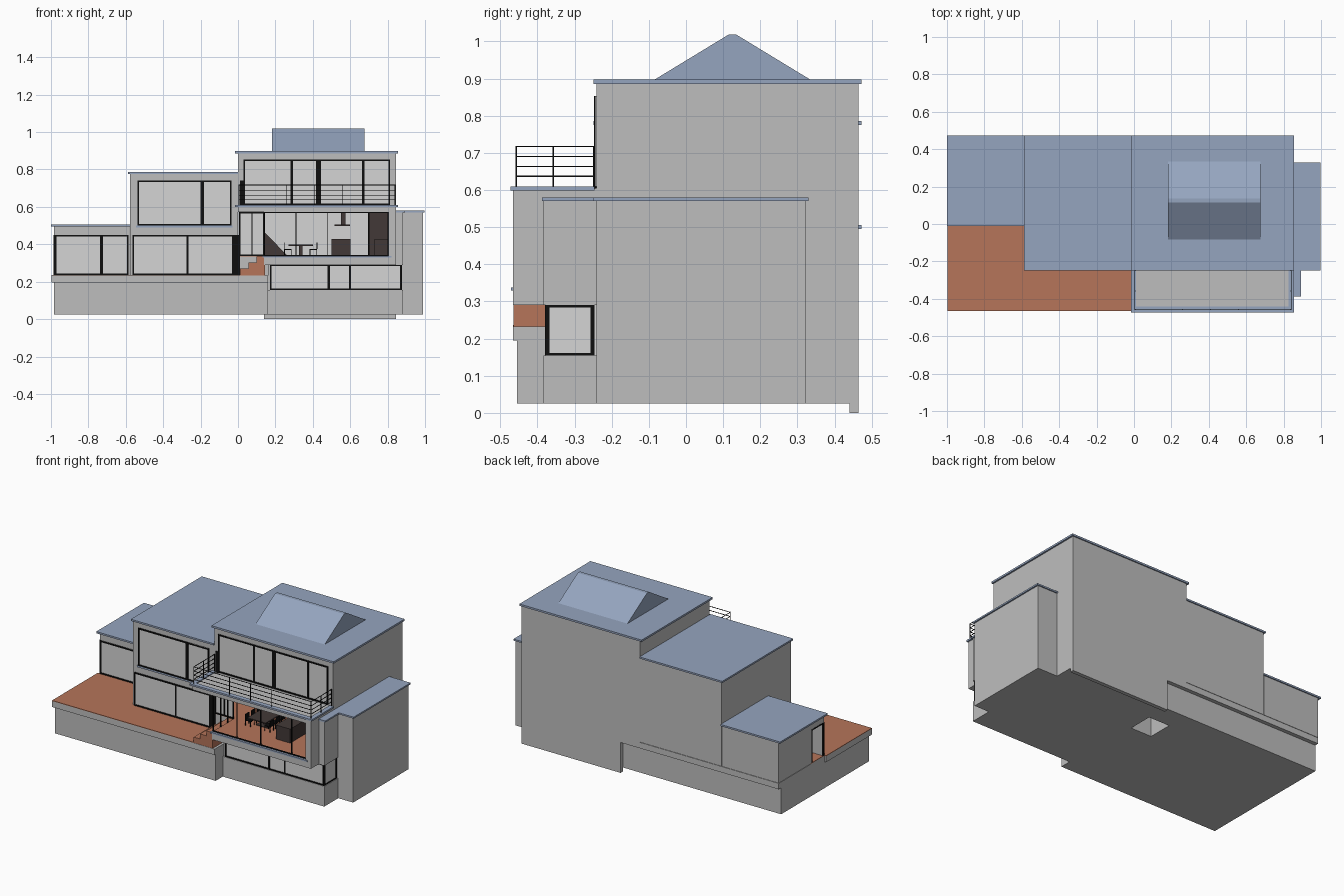
import bpy, bmesh

def mat(name, rgb):
    m = bpy.data.materials.new(name)
    lin = [((c / 255 + 0.055) / 1.055) ** 2.4 for c in rgb]
    m.diffuse_color = (*lin, 1)
    return m

WALL = mat("wall grey", (190, 190, 190))
GLASS = mat("pale glass", (213, 213, 213))
ROOF = mat("slate blue", (149, 165, 191))
DECK = mat("terracotta deck", (182, 117, 90))
BLACK = mat("black frame", (14, 14, 14))
DARK = mat("dark cabinet", (66, 57, 55))

def mesh_object(name, bm, m):
    bmesh.ops.recalc_face_normals(bm, faces=bm.faces[:])
    me = bpy.data.meshes.new(name)
    bm.to_mesh(me)
    bm.free()
    me.materials.append(m)
    ob = bpy.data.objects.new(name, me)
    bpy.context.collection.objects.link(ob)
    return ob

def boxes(name, m, *items):
    """One object made of boxes given as (x0, x1, y0, y1, z0, z1)."""
    bm = bmesh.new()
    for x0, x1, y0, y1, z0, z1 in items:
        vs = bmesh.ops.create_cube(bm, size=1)["verts"]
        for v in vs:
            v.co = (x0 if v.co.x < 0 else x1, y0 if v.co.y < 0 else y1, z0 if v.co.z < 0 else z1)
    return mesh_object(name, bm, m)

def prism(name, m, pts, depth):
    """Extrude a polygon of 3D points along a vector."""
    bm = bmesh.new()
    f = bm.faces.new([bm.verts.new(p) for p in pts])
    ext = bmesh.ops.extrude_face_region(bm, geom=[f])["geom"]
    bmesh.ops.translate(bm, vec=depth, verts=[g for g in ext if isinstance(g, bmesh.types.BMVert)])
    return mesh_object(name, bm, m)

def window(name, x0, x1, z0, z1, y, bars=(), glass=True, t=0.008):
    """Front window: pane plate, border frame and (x, width) mullions."""
    if glass:
        boxes(name + "_pane", GLASS, (x0, x1, y - 0.003, y, z0, z1))
    a, b = y - 0.007, y
    frame = [(x0, x0 + t, a, b, z0, z1), (x1 - t, x1, a, b, z0, z1),
             (x0, x1, a, b, z0, z0 + t), (x0, x1, a, b, z1 - t, z1)]
    frame += [(x - w / 2, x + w / 2, a, b, z0, z1) for x, w in bars]
    boxes(name + "_frame", BLACK, *frame)

B, F = 0.465, -0.241   # back wall and main front wall

# Base: terrace plinth with a pit underneath, basement, side wing
plinth = boxes("terrace_plinth", WALL, (-0.985, 0.16, -0.455, 0.44, 0.025, 0.197))
cutter = boxes("pit_cutter", WALL, (-0.01, 0.138, 0.14, 0.30, -0.1, 0.19))
cutter.hide_render = True
cutter.hide_viewport = True
mod = plinth.modifiers.new("pit", "BOOLEAN")
mod.object = cutter
mod.operation = 'DIFFERENCE'
mod.solver = 'EXACT'
boxes("basement", WALL, (0.14, 0.845, F, B, 0.025, 0.335),
      (0.16, 0.882, -0.383, F, 0.025, 0.155),
      (0.16, 0.87, -0.373, F, 0.155, 0.29),
      (0.845, 0.882, -0.383, F, 0.29, 0.57),
      (0.14, 0.845, 0.44, B, 0.0, 0.03))
boxes("side_wing", WALL, (0.845, 0.988, -0.241, 0.323, 0.025, 0.57))
boxes("terrace_slab", WALL, (-0.997, 0.16, -0.466, 0, 0.195, 0.233),
      (-0.985, 0.16, 0, B, 0.195, 0.233))
boxes("terrace_deck", DECK, (-0.997, 0.01, -0.466, 0.0, 0.233, 0.237),
      (-0.985, -0.58, 0, 0.14, 0.233, 0.237))

# Steps from the terrace to the living room
boxes("steps", DECK, *[(0.01 + 0.045 * i, 0.145, -0.464, -0.245, 0.2, 0.27 + 0.032 * i)
                       for i in range(3)])

# Left low wing with an open corner, middle block
boxes("left_wing", WALL, (-0.985, -0.58, 0.13, B, 0.235, 0.495),
      (-0.985, -0.58, 0.003, 0.13, 0.45, 0.495),
      (-0.985, -0.58, 0.003, 0.012, 0.235, 0.45))
boxes("left_wing_corner_frame", BLACK, (-0.986, -0.978, 0.0, 0.013, 0.237, 0.45),
      (-0.986, -0.978, 0.122, 0.131, 0.237, 0.45), (-0.986, -0.978, 0, 0.13, 0.443, 0.451))
boxes("middle_block", WALL, (-0.577, 0.0, F, B, 0.235, 0.775))

# Right block: hollow living room under a solid upper floor
boxes("right_block", WALL, (0, 0.845, F, B, 0.572, 0.887),
      (0, 0.14, F, B, 0.195, 0.335),
      (0, 0.845, 0.44, B, 0.3, 0.6),
      (0.805, 0.845, -0.466, B, 0.29, 0.6),
      (0.14, 0.845, -0.466, F, 0.29, 0.333))
boxes("living_room_back_wall", GLASS, (0.0, 0.805, 0.435, 0.441, 0.336, 0.572))
boxes("living_floor", DECK, (0.14, 0.805, -0.45, 0.435, 0.333, 0.338),
      (0, 0.14, F, 0.435, 0.333, 0.338))
boxes("living_sill", ROOF, (0.13, 0.82, -0.471, -0.45, 0.329, 0.338))

# Balcony slab, rim and railing
boxes("balcony_slab", WALL, (0, 0.845, -0.464, F, 0.572, 0.604))
boxes("balcony_rim", ROOF, (-0.015, 0.855, -0.472, -0.442, 0.599, 0.61),
      (-0.015, 0.012, -0.472, -0.246, 0.599, 0.61),
      (0.826, 0.855, -0.472, -0.246, 0.599, 0.61))
rails = []
for z in (0.637, 0.663, 0.69, 0.717):
    a, b = z - 0.0015, z + 0.0015
    rails += [(0.003, 0.842, -0.458, -0.455, a, b)]
    rails += [(x, x + 0.003, -0.458, -0.246, a, b) for x in (0.003, 0.839)]
rails += [(x - 0.002, x + 0.002, -0.459, -0.455, 0.605, 0.719)
          for x in (0.005, 0.26, 0.41, 0.56, 0.84)]
rails += [(x - 0.002, x + 0.002, y, y + 0.004, 0.605, 0.719)
          for x in (0.005, 0.84) for y in (-0.36, -0.25)]
boxes("railing", BLACK, *rails)

# Flat roofs
boxes("left_roof", ROOF, (-1.0, -0.577, -0.012, 0.472, 0.495, 0.506))
boxes("middle_roof", ROOF, (-0.588, 0.0, -0.249, 0.472, 0.775, 0.786))
boxes("right_roof", ROOF, (-0.015, 0.855, -0.249, 0.472, 0.886, 0.898))
boxes("side_wing_roof", ROOF, (0.845, 0.997, -0.249, 0.33, 0.57, 0.58),
      (0.845, 0.892, -0.388, -0.245, 0.57, 0.58))
boxes("middle_window_sill", ROOF, (-0.545, -0.03, -0.249, F, 0.49, 0.5))
prism("roof_lantern", ROOF, [(0.183, -0.085, 0.897), (0.183, 0.335, 0.897),
      (0.183, 0.136, 1.018), (0.183, 0.114, 1.018)], (0.492, 0, 0))

# Windows
window("left_window", -0.978, -0.585, 0.237, 0.45, 0.003, [(-0.73, 0.018)])
window("middle_lower_window", -0.565, 0.01, 0.237, 0.45, F, [(-0.27, 0.01), (-0.012, 0.04)])
window("middle_upper_window", -0.538, -0.035, 0.5, 0.742, F, [(-0.192, 0.018)])
window("upper_window", 0.03, 0.812, 0.61, 0.853, F, [(0.287, 0.012), (0.43, 0.026), (0.67, 0.012)])
boxes("upper_window_end_post", BLACK, (0.012, 0.038, -0.248, F, 0.605, 0.74))
window("basement_window", 0.172, 0.875, 0.155, 0.292, -0.373, [(0.485, 0.012), (0.598, 0.01)])
boxes("basement_side_pane", GLASS, (0.87, 0.874, -0.375, F, 0.155, 0.29))
boxes("basement_side_frame", BLACK, (0.87, 0.878, -0.378, -0.367, 0.155, 0.29),
      (0.87, 0.878, -0.257, -0.246, 0.155, 0.29),
      (0.87, 0.878, -0.375, -0.246, 0.155, 0.161), (0.87, 0.878, -0.375, -0.246, 0.284, 0.291))
window("living_front", 0.138, 0.805, 0.338, 0.574, -0.45,
       [(x, 0.004) for x in (0.31, 0.48, 0.7)], glass=False, t=0.006)
window("entrance", 0.005, 0.142, 0.338, 0.572, F, [(0.075, 0.006)])
boxes("living_side_posts", BLACK, *[(0.138, 0.144, y, y + 0.006, 0.338, 0.572)
                                    for y in (-0.38, -0.31)])

# Interior: stair flank, kitchen and dining set
prism("stair_flank", DARK, [(0.142, 0.1, 0.338), (0.265, 0.1, 0.338), (0.142, 0.1, 0.465)],
      (0, 0.15, 0))
boxes("kitchen_island", DARK, (0.5, 0.602, -0.33, -0.1, 0.338, 0.428))
boxes("cooker_hood", DARK, (0.55, 0.575, -0.25, -0.18, 0.5, 0.572),
      (0.515, 0.6, -0.29, -0.14, 0.498, 0.506))
boxes("kitchen_counter", DARK, (0.73, 0.805, -0.3, 0.2, 0.338, 0.428))
boxes("tall_cabinet", DARK, (0.695, 0.805, 0.2, 0.435, 0.338, 0.572))
boxes("dining_table", DARK, (0.27, 0.40, -0.29, -0.11, 0.392, 0.398),
      (0.325, 0.345, -0.21, -0.19, 0.338, 0.392), (0.295, 0.375, -0.24, -0.16, 0.338, 0.342))

def chair(x, y, s):
    """Chair whose back is on side s (-1 left, 1 right)."""
    parts = [(x - 0.02, x + 0.02, y - 0.02, y + 0.02, 0.37, 0.376)]
    bx = x + s * 0.02
    parts += [(bx - 0.002, bx + 0.002, y - 0.02, y + 0.02, 0.376, 0.41)]
    parts += [(x + i - 0.002, x + i + 0.002, y + j - 0.002, y + j + 0.002, 0.338, 0.37)
              for i in (-0.018, 0.018) for j in (-0.018, 0.018)]
    return parts

boxes("dining_chairs", BLACK, *[p for s in (-1, 1) for y in (-0.26, -0.2, -0.14)
                                for p in chair(0.335 + s * 0.068, y, s)])
